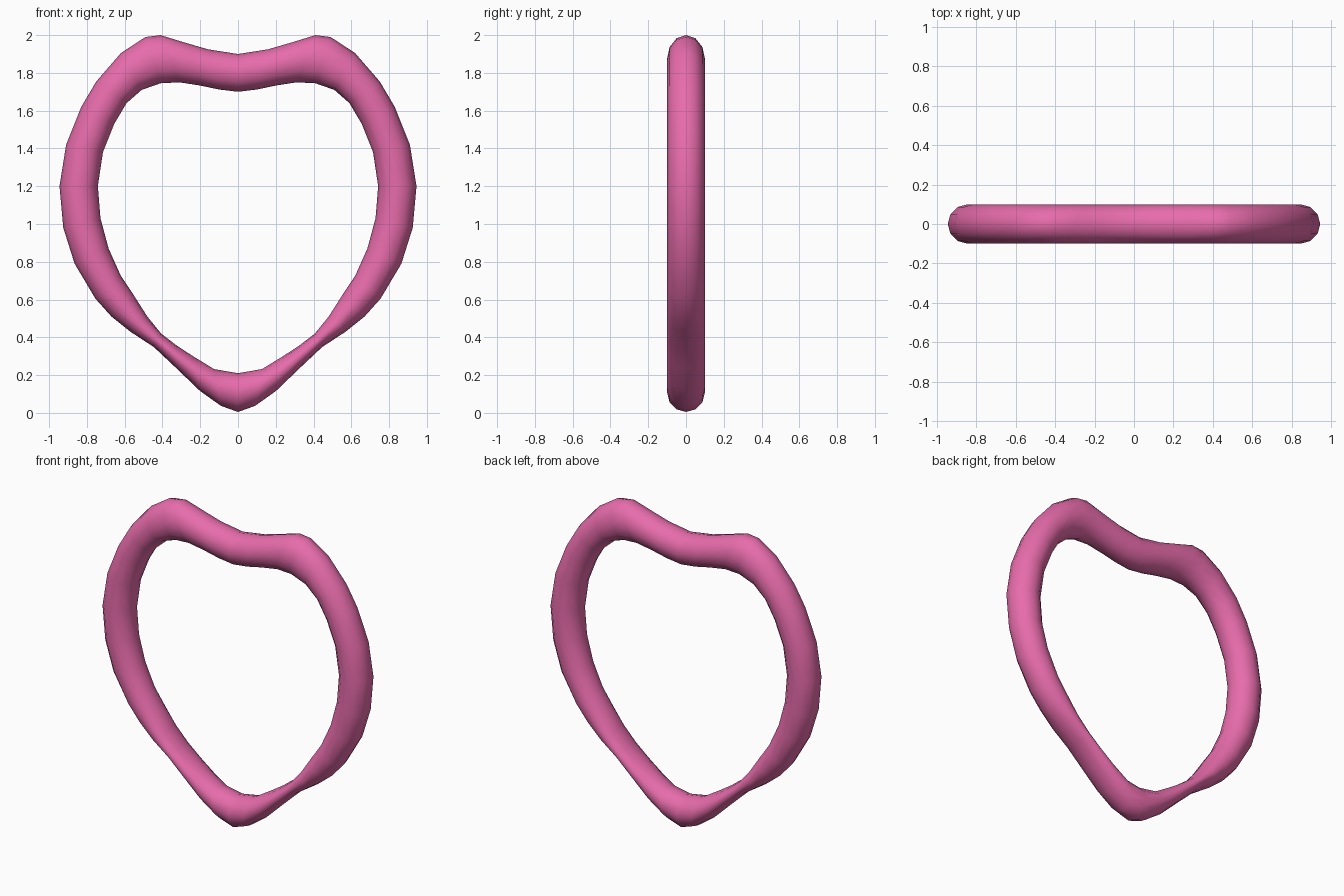
import bpy, bmesh, math

if "Cube" in bpy.data.objects:
    bpy.data.objects.remove(bpy.data.objects["Cube"])

SIDES = 12
HALF_DEPTH = 0.1

# Right half of the heart: outer (x, z) and inner (x, z) edge of each ring, top to bottom
half = [
    (0, 1.90, 0, 1.70), (.16, 1.925, .10, 1.712), (.29, 1.963, .20, 1.733),
    (.41, 2.0, .31, 1.75), (.49, 1.99, .41, 1.745), (.62, 1.905, .51, 1.71),
    (.75, 1.755, .59, 1.64), (.83, 1.62, .655, 1.53), (.91, 1.42, .715, 1.38),
    (.945, 1.2, .742, 1.2), (.925, .98, .728, 1.03), (.865, .79, .685, .87),
    (.755, .605, .62, .725), (.67, .51, .55, .62), (.57, .43, .48, .51),
    (.445, .348, .407, .42), (.325, .235, .325, .357), (.20, .115, .238, .30),
    (.09, .037, .127, .232), (0, .005, 0, .21),
]
# Mirror to close the loop
loop = half + [(-a, b, -c, d) for a, b, c, d in reversed(half[1:-1])]

# Skin oval rings around the loop
bm = bmesh.new()
rings = []
for ox, oz, ix, iz in loop:
    ring = []
    for k in range(SIDES):
        a = 2 * math.pi * k / SIDES
        t = (1 + math.cos(a)) / 2
        ring.append(bm.verts.new((ix + (ox - ix) * t, HALF_DEPTH * math.sin(a),
                                  iz + (oz - iz) * t)))
    rings.append(ring)
for i, r in enumerate(rings):
    n = rings[(i + 1) % len(rings)]
    for k in range(SIDES):
        j = (k + 1) % SIDES
        bm.faces.new((r[k], r[j], n[j], n[k])).smooth = True
bmesh.ops.recalc_face_normals(bm, faces=bm.faces)

mesh = bpy.data.meshes.new("heart_ring")
bm.to_mesh(mesh)
bm.free()
heart = bpy.data.objects.new("heart_ring", mesh)
bpy.context.collection.objects.link(heart)

# Pink finish
pink = bpy.data.materials.new("pink")
pink.diffuse_color = (0.8, 0.15, 0.41, 1)
pink.use_nodes = True
pink.node_tree.nodes["Principled BSDF"].inputs["Base Color"].default_value = pink.diffuse_color
mesh.materials.append(pink)
